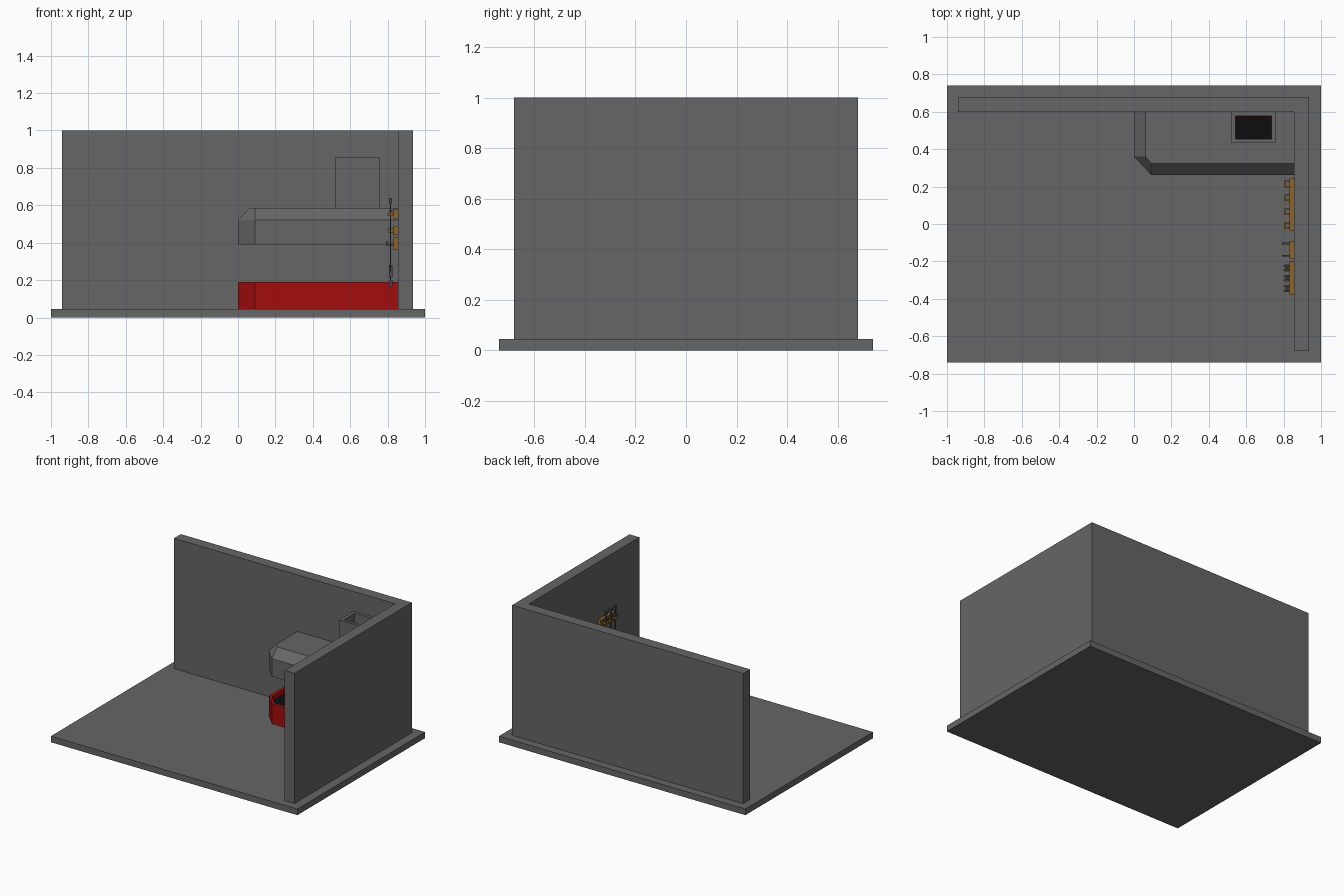
import bpy, bmesh
from mathutils import Vector

if "Cube" in bpy.data.objects:
    bpy.data.objects.remove(bpy.data.objects["Cube"], do_unlink=True)


def material(name, rgb):
    m = bpy.data.materials.new(name)
    m.use_nodes = True
    m.diffuse_color = (*rgb, 1)
    m.node_tree.nodes["Principled BSDF"].inputs["Base Color"].default_value = (*rgb, 1)
    return m


STONE = material("stone grey", (0.133, 0.133, 0.133))
RED = material("hearth red", (0.37, 0.004, 0.004))
COAL = material("coal black", (0.004, 0.004, 0.004))
WOOD = material("rack wood", (0.27, 0.13, 0.02))
IRON = material("tool iron", (0.07, 0.07, 0.075))


def finish(name, bm, mat):
    bmesh.ops.recalc_face_normals(bm, faces=bm.faces)
    me = bpy.data.meshes.new(name)
    bm.to_mesh(me)
    bm.free()
    me.materials.append(mat)
    ob = bpy.data.objects.new(name, me)
    bpy.context.collection.objects.link(ob)
    return ob


def boxes(name, mat, *spans):
    """One object made of boxes, each (x0, x1, y0, y1, z0, z1)."""
    bm = bmesh.new()
    for x0, x1, y0, y1, z0, z1 in spans:
        vs = bmesh.ops.create_cube(bm, size=1)["verts"]
        for v in vs:
            v.co = Vector(((x0 + x1) / 2 + v.co.x * (x1 - x0),
                           (y0 + y1) / 2 + v.co.y * (y1 - y0),
                           (z0 + z1) / 2 + v.co.z * (z1 - z0)))
    return finish(name, bm, mat)


def corner_outline(inset, wall=0.0):
    """Corner block plan with a chamfered free corner; wall trims the wall sides."""
    x, y = inset, 0.262 + inset
    cx, cy = max(0.092, x + 0.02), max(0.36, y + 0.02)
    return [(x, 0.6 - wall), (x, cy), (cx, y), (0.855 - wall, y), (0.855 - wall, 0.6 - wall)]


def loft(name, mat, rings, cap_first=True, cap_last=True):
    """Skin between plan outlines, each (points, z)."""
    bm = bmesh.new()
    loops = [[bm.verts.new((x, y, z)) for x, y in pts] for pts, z in rings]
    for a, b in zip(loops, loops[1:]):
        n = len(a)
        for i in range(n):
            bm.faces.new((a[i], a[(i + 1) % n], b[(i + 1) % n], b[i]))
    if cap_first:
        bm.faces.new(loops[0])
    if cap_last:
        bm.faces.new(loops[-1])
    return finish(name, bm, mat)


def rect(x0, x1, y0, y1):
    return [(x0, y0), (x1, y0), (x1, y1), (x0, y1)]


# Floor slab and the two walls
boxes("floor", STONE, (-1, 1, -0.74, 0.74, 0, 0.045))
walls = [(-0.94, -0.67), (0.935, -0.67)]
plan = [(-0.94, 0.6), (0.855, 0.6), (0.855, -0.68), (0.935, -0.68), (0.935, 0.68), (-0.94, 0.68)]
loft("walls", STONE, [(plan, 0.045), (plan, 1.0)])

# Hearth: red basin with a bed of coal
loft("hearth", RED, [(corner_outline(0), 0.045), (corner_outline(0), 0.19),
                     (corner_outline(0.025, 0.025), 0.19), (corner_outline(0.025, 0.025), 0.14)])
loft("coal_bed", COAL, [(corner_outline(0.025, 0.025), 0.141),
                        (corner_outline(0.025, 0.025), 0.155)])

# Smoke hood: hollow, with a chamfered upper edge, open below and into the flue
flue = rect(0.542, 0.735, 0.455, 0.578)
hood = loft("hood", STONE, [
    (corner_outline(0.06, 0.02), 0.565), (corner_outline(0.02, 0.02), 0.515),
    (corner_outline(0.02, 0.02), 0.39), (corner_outline(0), 0.39),
    (corner_outline(0), 0.522), (corner_outline(0.062), 0.585)])
cutter = boxes("flue_cutter", STONE, (0.542, 0.735, 0.455, 0.578, 0.5, 0.7))
cutter.hide_render = True
cutter.hide_viewport = True
# Hood shell faces inward: close it as a solid by joining the two caps as top and ceiling
cut = hood.modifiers.new("flue opening", "BOOLEAN")
cut.object = cutter
cut.solver = "EXACT"

# Chimney tube standing on the hood
outer = rect(0.518, 0.757, 0.435, 0.6)
tube = [(outer, 0.585), (outer, 0.855), (flue, 0.855), (flue, 0.585), (outer, 0.585)]
loft("chimney", STONE, tube, False, False)

# Long rack with four square wooden holders
boxes("long_rack", WOOD, (0.832, 0.855, -0.035, 0.245, 0.44, 0.49))
for i in range(4):
    y = -0.008 + i * 0.074
    boxes(f"rack_holder_{i + 1}", WOOD,
          (0.802, 0.832, y - 0.018, y - 0.010, 0.455, 0.475),
          (0.802, 0.832, y + 0.010, y + 0.018, 0.455, 0.475),
          (0.802, 0.810, y - 0.010, y + 0.010, 0.455, 0.475))

# Small rack with two iron pegs
boxes("small_rack", WOOD, (0.832, 0.855, -0.185, -0.09, 0.36, 0.43))
for i, y in enumerate((-0.105, -0.17)):
    boxes(f"peg_{i + 1}", IRON, (0.79, 0.832, y - 0.005, y + 0.005, 0.385, 0.395),
          (0.79, 0.798, y - 0.005, y + 0.005, 0.395, 0.41))

# Tool rack with hanging fire irons
boxes("tool_rack", WOOD, (0.832, 0.855, -0.38, -0.2, 0.53, 0.58))
for i, (y, low) in enumerate(((-0.235, 0.25), (-0.29, 0.17), (-0.345, 0.22))):
    boxes(f"tool_hook_{i + 1}", WOOD,
          (0.80, 0.832, y - 0.016, y - 0.008, 0.545, 0.56),
          (0.80, 0.832, y + 0.008, y + 0.016, 0.545, 0.56))
    boxes(f"fire_iron_{i + 1}", IRON, (0.812, 0.819, y - 0.004, y + 0.004, low, 0.61),
          (0.806, 0.825, y - 0.018, y + 0.018, 0.565, 0.575),
          (0.807, 0.824, y - 0.010, y + 0.010, 0.61, 0.638),
          (0.806, 0.825, y - 0.012, y + 0.012, low - 0.005, low + 0.03))
